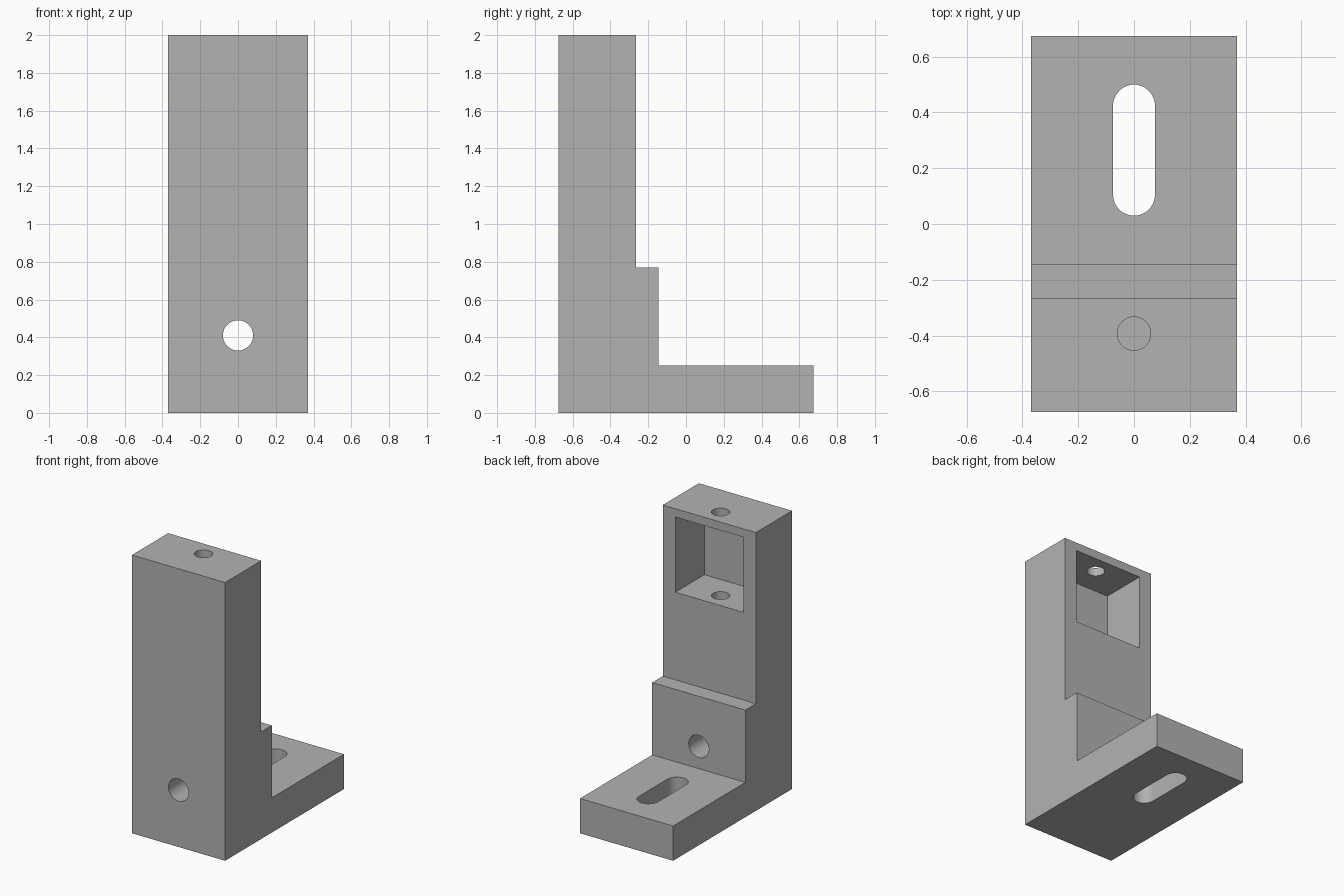
import bpy
import bmesh
from math import pi, sin, cos
from mathutils import Matrix, Vector

cube = bpy.data.objects.get("Cube")
if cube:
    bpy.data.objects.remove(cube, do_unlink=True)

grey = bpy.data.materials.new("plain grey")
grey.use_nodes = True
colour = (0.45, 0.45, 0.45, 1)
grey.diffuse_color = colour
grey.node_tree.nodes["Principled BSDF"].inputs["Base Color"].default_value = colour


def prism(name, outline, depth, matrix):
    """Extrude a flat outline along local z, then place it."""
    bm = bmesh.new()
    face = bm.faces.new([bm.verts.new((u, v, 0)) for u, v in outline])
    moved = bmesh.ops.extrude_face_region(bm, geom=[face])["geom"]
    verts = [g for g in moved if isinstance(g, bmesh.types.BMVert)]
    bmesh.ops.translate(bm, verts=verts, vec=(0, 0, depth))
    bmesh.ops.transform(bm, matrix=matrix, verts=bm.verts)
    bmesh.ops.recalc_face_normals(bm, faces=bm.faces)
    mesh = bpy.data.meshes.new(name)
    bm.to_mesh(mesh)
    bm.free()
    mesh.materials.append(grey)
    obj = bpy.data.objects.new(name, mesh)
    bpy.context.collection.objects.link(obj)
    return obj


def rounded(radius, half_length=0, steps=24):
    """Circle outline, or a slot along v when half_length is given."""
    points = []
    for side in (1, -1):
        for i in range(steps + 1 if half_length else steps):
            a = pi * i / steps
            points.append((side * radius * cos(a),
                           side * (radius * sin(a) + half_length)))
    return points


def at(x, y, z):
    return Matrix.Translation((x, y, z))


# Stepped L-shaped body, side profile extruded across the width
half_width, half_depth = 0.37, 0.675
base_top, step_top, top = 0.25, 0.77, 2.0
step_y, column_y = -0.145, -0.265
profile = [(-half_depth, 0), (half_depth, 0), (half_depth, base_top),
           (step_y, base_top), (step_y, step_top), (column_y, step_top),
           (column_y, top), (-half_depth, top)]
yz_to_world = Matrix(((0, 0, 1, 0), (1, 0, 0, 0), (0, 1, 0, 0), (0, 0, 0, 1)))
body = prism("bracket_body", profile, 2 * half_width,
             at(-half_width, 0, 0) @ yz_to_world)

# Cutters: base slot, cross bore, rear pocket, pin hole through the roof
along_y = Matrix.Rotation(-pi / 2, 4, "X")
pocket = [(-0.27, -0.27), (0.27, -0.27), (0.27, 0.27), (-0.27, 0.27)]
cutters = [
    prism("pocket_cutter", pocket, 0.5, at(0, -0.595, 1.67) @ along_y),
    prism("slot_cutter", rounded(0.075, 0.16), 0.5, at(0, 0.265, -0.1)),
    prism("bore_cutter", rounded(0.08), 1.0, at(0, -0.9, 0.41) @ along_y),
    prism("pin_hole_cutter", rounded(0.06), 1.0, at(0, -0.393, 1.1)),
]
for cutter in cutters:
    cutter.hide_render = True
    cut = body.modifiers.new(cutter.name, "BOOLEAN")
    cut.operation = "DIFFERENCE"
    cut.solver = "EXACT"
    cut.object = cutter

# Apply the cuts and drop the helpers
bpy.context.view_layer.update()
bpy.ops.object.select_all(action="DESELECT")
bpy.context.view_layer.objects.active = body
body.select_set(True)
for cutter in cutters:
    bpy.ops.object.modifier_apply(modifier=cutter.name)
    bpy.data.objects.remove(cutter, do_unlink=True)
bpy.ops.object.shade_smooth_by_angle(angle=pi / 6)
